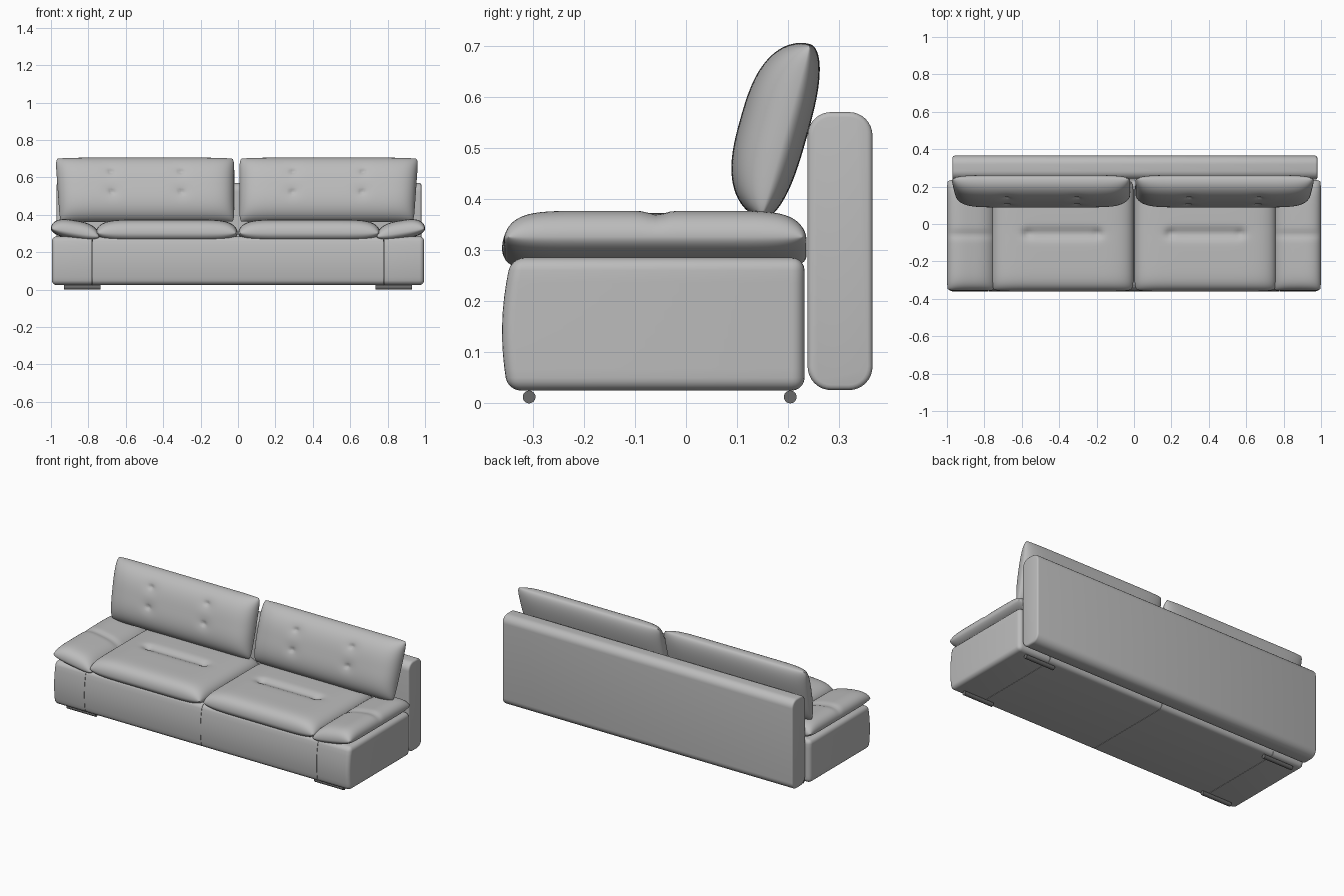
import bpy, bmesh, math
from mathutils import Vector, Matrix

cube = bpy.data.objects.get("Cube")
if cube:
    bpy.data.objects.remove(cube, do_unlink=True)


def material(name, value):
    mat = bpy.data.materials.new(name)
    mat.use_nodes = True
    color = (value, value, value, 1)
    mat.diffuse_color = color
    mat.node_tree.nodes["Principled BSDF"].inputs["Base Color"].default_value = color
    return mat


leather = material("grey leather", 0.5)
dark = material("dark grey feet", 0.14)


def finish(bm, name, mat, angle=40):
    bmesh.ops.recalc_face_normals(bm, faces=bm.faces)
    mesh = bpy.data.meshes.new(name)
    bm.to_mesh(mesh)
    bm.free()
    obj = bpy.data.objects.new(name, mesh)
    bpy.context.collection.objects.link(obj)
    mesh.materials.append(mat)
    bpy.ops.object.select_all(action="DESELECT")
    obj.select_set(True)
    bpy.context.view_layer.objects.active = obj
    bpy.ops.object.shade_smooth_by_angle(angle=math.radians(angle))
    return obj


def box(low, high):
    bm = bmesh.new()
    bmesh.ops.create_cube(bm, size=1)
    low, high = Vector(low), Vector(high)
    for v in bm.verts:
        v.co = [a + (c + 0.5) * (b - a) for a, b, c in zip(low, high, v.co)]
    return bm


def bevel(bm, edges, radius, segments):
    bmesh.ops.bevel(bm, geom=edges, offset=radius, segments=segments,
                    profile=0.5, affect="EDGES", clamp_overlap=True)


def along_x(edge):
    a, b = (v.co for v in edge.verts)
    return abs(a.x - b.x) > 0.1


def rim(t, power):
    return math.sqrt(max(0, 1 - abs(t) ** power))


def bump(u, v, cu, cv, ru, rv):
    return math.exp(-((u - cu) / ru) ** 2 - ((v - cv) / rv) ** 2)


def pillow(name, place, top, bottom, powers, dent, nu, nv, corner=0.03):
    """Two domed sheets sharing a rounded rectangular rim."""
    bm = bmesh.new()
    for sign, height in ((1, top), (-1, bottom)):
        rows = []
        for j in range(nv + 1):
            v = math.sin(math.pi * (j / nv - 0.5))
            row = []
            for i in range(nu + 1):
                u = math.sin(math.pi * (i / nu - 0.5))
                dome = rim(u, powers[0]) * rim(v, powers[1])
                h = sign * height * dome
                if sign > 0:
                    h -= dent(u, v) * dome
                row.append(bm.verts.new(place(u * (1 - corner * v ** 12),
                                              v * (1 - corner * u ** 12), h)))
            rows.append(row)
        for lower, upper in zip(rows, rows[1:]):
            for i in range(nu):
                bm.faces.new((lower[i], lower[i + 1], upper[i + 1], upper[i]))
    bmesh.ops.remove_doubles(bm, verts=bm.verts, dist=0.00002)
    return finish(bm, name, leather, 60)


# Base modules: rounded on the outside, tight at the seams
def base_module(name, side, inner, outer, is_end):
    xs = sorted((side * inner, side * outer))
    bm = box((xs[0], -0.36, 0.025), (xs[1], 0.232, 0.285))
    seam = side * inner
    edges = [e for e in bm.edges if along_x(e) or (
        is_end and all(abs(v.co.x - seam) > 0.01 for v in e.verts))]
    bevel(bm, edges, 0.025, 5)
    for k in range(1, 8):
        geom = bm.verts[:] + bm.edges[:] + bm.faces[:]
        bmesh.ops.bisect_plane(bm, geom=geom, plane_no=(0, 0, 1),
                               plane_co=(0, 0, 0.04 + k * 0.028))
    for v in bm.verts:  # softly bulging front
        if v.co.y < -0.2:
            v.co.y += 0.015 * ((v.co.z - 0.14) / 0.13) ** 2
    finish(bm, name, leather)


# Quilting dents
def seat_dent(u, v):
    trench = 0.016 * math.exp(-((v - 0.04) / 0.1) ** 2) / (1 + (u / 0.52) ** 12)
    pits = sum(bump(u, v, c, 0.04, 0.06, 0.07) for c in (-0.5, 0.5))
    return trench + 0.012 * pits


def arm_dent(u, v):
    return 0.008 * math.exp(-((v - 0.01) / 0.07) ** 2)


def back_dent(u, v):
    total = 0
    for cu in (-0.4, 0.39):
        for cv in (-0.19, 0.45):
            total += 0.014 * bump(u, v, cu, cv, 0.025, 0.06)
            total += 0.006 * bump(u, v, cu, cv, 0.09, 0.2)
    return total


back_low, back_high = Vector((0, 0.147, 0.362)), Vector((0, 0.243, 0.703))
rise = (back_high - back_low) / 2
back_mid = (back_high + back_low) / 2
forward = Vector((0, -rise.z, rise.y)).normalized()

for label, s in (("left", 1), ("right", -1)):
    base_module(label + "_base_middle", s, 0.001, 0.779, False)
    base_module(label + "_base_end", s, 0.781, 0.995, True)

    # Seat cushion
    def seat_place(u, v, h):
        return (s * (0.381 + 0.379 * u), -0.063 + 0.297 * v, 0.302 + h)
    pillow(label + "_seat_cushion", seat_place, 0.073, 0.047, (7, 9), seat_dent, 72, 64)

    # Arm cushion, rising toward the outside
    def arm_place(u, v, h):
        return (s * (0.87 + 0.13 * u), -0.06 + 0.296 * v, 0.304 + 0.022 * u + h)
    pillow(label + "_arm_cushion", arm_place, 0.066, 0.037, (3, 9), arm_dent, 32, 64)

    # Leaning back cushion, a little wider at the top
    def back_place(u, v, h):
        x = 0.48 + 0.472 * u + 0.006 * v * (1 + u)
        shift = 0 if s > 0 else -0.012
        return Vector((s * x + shift, 0, 0)) + back_mid + rise * v + forward * h
    pillow(label + "_back_cushion", back_place, 0.092, 0.043, (9, 2.8), back_dent, 110, 56, 0.02)

    # Round bar feet
    for place, y in (("front", -0.307), ("rear", 0.204)):
        bm = bmesh.new()
        bmesh.ops.create_cone(bm, cap_ends=True, segments=24, radius1=0.0125,
                              radius2=0.0125, depth=0.195,
                              matrix=Matrix.Translation((s * 0.832, y, 0.0125))
                              @ Matrix.Rotation(math.pi / 2, 4, "Y"))
        finish(bm, label + "_" + place + "_foot", dark)

# Backrest panel
bm = box((-0.97, 0.238, 0.026), (0.98, 0.365, 0.57))
bevel(bm, [e for e in bm.edges if along_x(e)], 0.046, 8)
ends = [e for e in bm.edges if not along_x(e)
        and any(len(f.verts) > 4 for f in e.link_faces)]
bevel(bm, ends, 0.01, 3)
finish(bm, "backrest_panel", leather)
